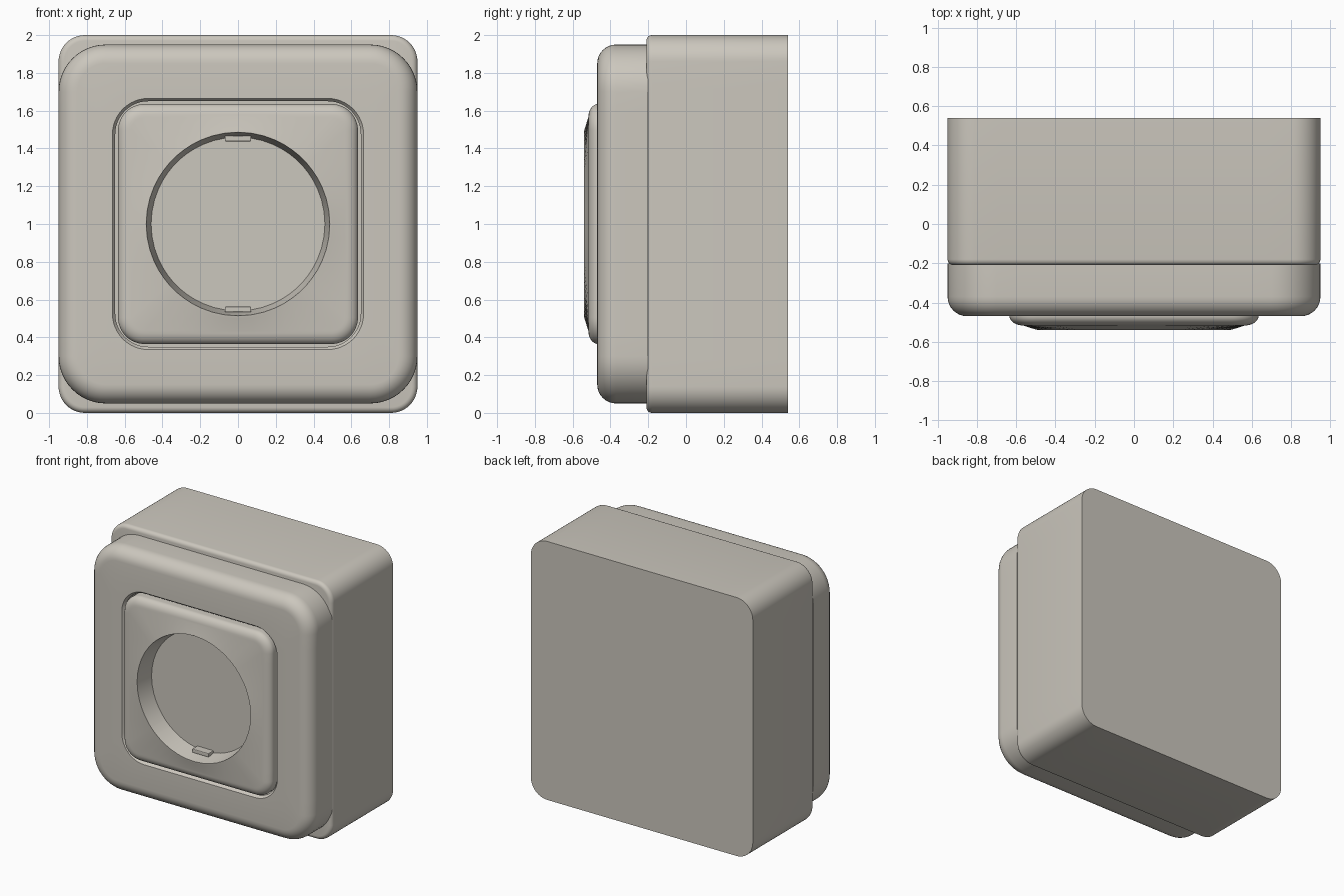
import bpy, bmesh, math

if "Cube" in bpy.data.objects:
    bpy.data.objects.remove(bpy.data.objects["Cube"])

mat = bpy.data.materials.new("warm_grey_plastic")
mat.use_nodes = True
colour = (0.6, 0.57, 0.51, 1)
mat.diffuse_color = colour
mat.node_tree.nodes["Principled BSDF"].inputs["Base Color"].default_value = colour

CZ = 1.0      # height of the centre
STEPS = 12    # segments per corner and per straight side


def rounded(hx, hz, r, y):
    """Rounded rectangle facing -y, with its straight sides subdivided."""
    pts = []
    for q, (sx, sz) in enumerate([(1, 1), (-1, 1), (-1, -1), (1, -1)]):
        for i in range(STEPS + 1):
            a = math.pi / 2 * (q + i / STEPS)
            pts.append((sx * (hx - r) + r * math.cos(a), y,
                        CZ + sz * (hz - r) + r * math.sin(a)))
        # straight side towards the next corner
        run = 2 * ((hx if q % 2 == 0 else hz) - r)
        dx, dz = [(-1, 0), (0, -1), (1, 0), (0, 1)][q]
        x, _, z = pts[-1]
        for i in range(1, STEPS):
            t = run * i / STEPS
            pts.append((x + dx * t, y, z + dz * t))
    return pts


def circle(radius, y, guide):
    """Circle whose points line up with those of a guide loop."""
    angles = [math.atan2(p[2] - CZ, p[0]) for p in guide]
    return [(radius * math.cos(a), y, CZ + radius * math.sin(a)) for a in angles]


def edge_round(hx, hz, r, y, size, depth, n=8):
    """Loops that roll a side wall over into a front face at y."""
    loops = []
    for i in range(n + 1):
        a = math.pi / 2 * i / n
        inset = size * (1 - math.cos(a))
        loops.append(rounded(hx - inset, hz - inset, r - inset,
                             y + depth * (1 - math.sin(a))))
    return loops


def loft(name, loops):
    bm = bmesh.new()
    rings = [[bm.verts.new(p) for p in loop] for loop in loops]
    for a, b in zip(rings, rings[1:]):
        for i in range(len(a)):
            j = (i + 1) % len(a)
            bm.faces.new((a[i], a[j], b[j], b[i]))
    bm.faces.new(rings[0])
    bm.faces.new(rings[-1])
    bmesh.ops.recalc_face_normals(bm, faces=bm.faces)
    mesh = bpy.data.meshes.new(name)
    bm.to_mesh(mesh)
    bm.free()
    mesh.materials.append(mat)
    obj = bpy.data.objects.new(name, mesh)
    bpy.context.collection.objects.link(obj)
    bpy.ops.object.select_all(action='DESELECT')
    obj.select_set(True)
    bpy.context.view_layer.objects.active = obj
    bpy.ops.object.shade_smooth_by_angle(angle=math.radians(32))
    return obj


# Deep rear housing with a slightly softened front edge
loft("housing", [rounded(0.95, 1, 0.14, 0.54)]
     + edge_round(0.95, 1, 0.14, -0.21, 0.03, 0.03, 5))

# Cover frame with a rolled outer edge and a stepped square opening
loft("cover_frame", [rounded(0.95, 0.95, 0.25, -0.2)]
     + edge_round(0.95, 0.95, 0.25, -0.47, 0.1, 0.1)
     + [rounded(0.665, 0.665, 0.19, -0.47), rounded(0.65, 0.65, 0.175, -0.45),
        rounded(0.65, 0.65, 0.175, -0.38)])

# Square insert that rises to a round socket well
rim = edge_round(0.635, 0.635, 0.14, -0.517, 0.07, 0.05)
loft("socket_insert", [rounded(0.635, 0.635, 0.14, -0.37)] + rim
     + [circle(0.5, -0.538, rim[-1]), circle(0.486, -0.54, rim[-1]),
        circle(0.46, -0.40, rim[-1])])

# Small keying tabs at the top and bottom of the well
for name, side in (("upper_tab", 1), ("lower_tab", -1)):
    bpy.ops.mesh.primitive_cube_add(size=1, location=(0, -0.425, CZ + side * 0.452))
    tab = bpy.context.object
    tab.name = name
    tab.scale = (0.14, 0.07, 0.03)
    bpy.ops.object.transform_apply(location=False, rotation=False, scale=True)
    tab.data.materials.append(mat)
    bevel = tab.modifiers.new("soft_edges", 'BEVEL')
    bevel.width = 0.006
    bevel.segments = 2
